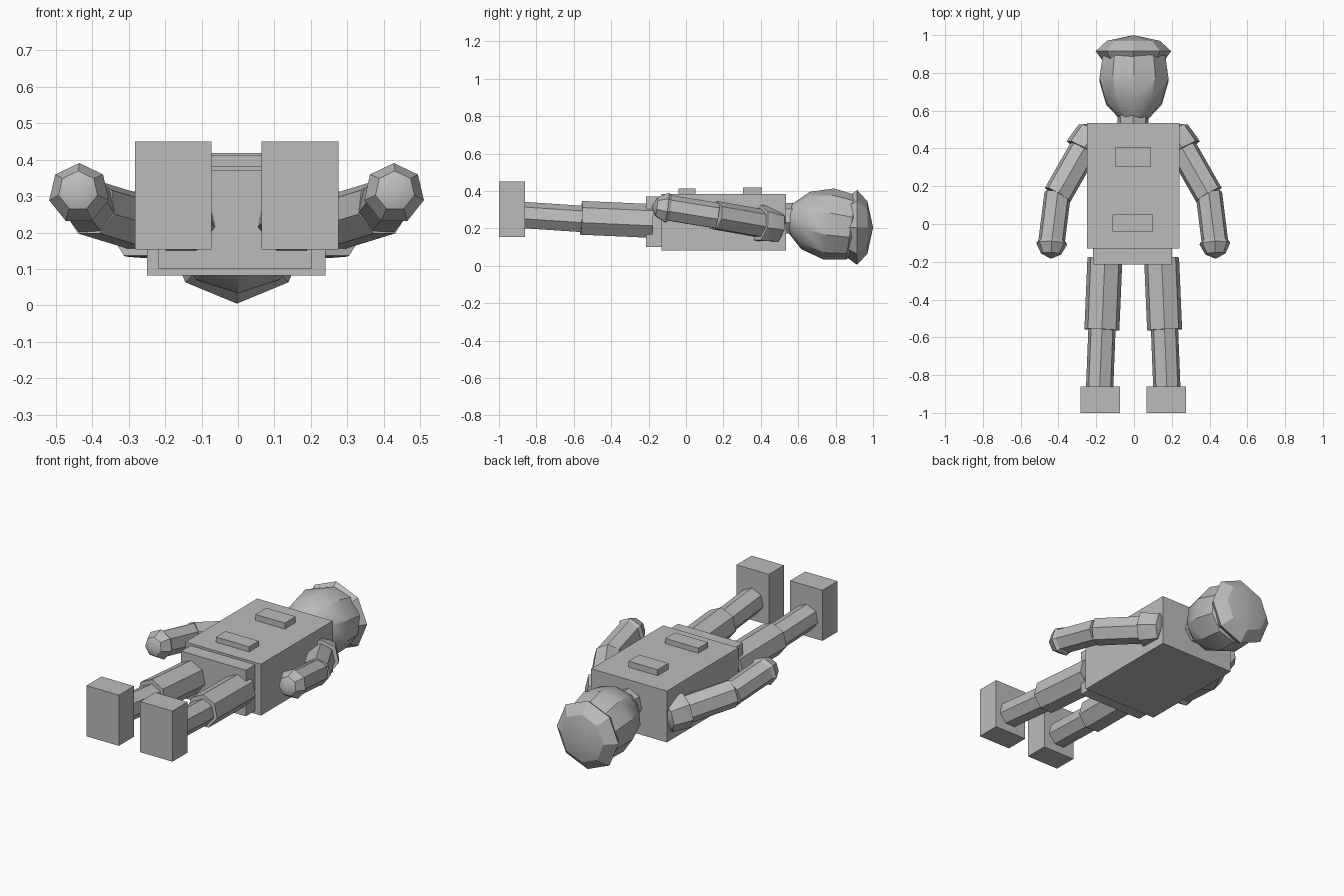
import bpy, bmesh, math
from mathutils import Vector

cube = bpy.data.objects.get("Cube")
if cube:
    bpy.data.objects.remove(cube, do_unlink=True)

grey = bpy.data.materials.new("plain grey")
grey.use_nodes = True
COLOUR = (0.5, 0.5, 0.5, 1)
grey.diffuse_color = COLOUR
grey.node_tree.nodes["Principled BSDF"].inputs["Base Color"].default_value = COLOUR


def finish(name, bm):
    bmesh.ops.recalc_face_normals(bm, faces=bm.faces)
    mesh = bpy.data.meshes.new(name)
    bm.to_mesh(mesh)
    bm.free()
    mesh.materials.append(grey)
    obj = bpy.data.objects.new(name, mesh)
    bpy.context.collection.objects.link(obj)
    bpy.ops.object.select_all(action='DESELECT')
    obj.select_set(True)
    bpy.context.view_layer.objects.active = obj
    bpy.ops.object.shade_smooth_by_angle(angle=math.radians(30))
    return obj


def box(name, low, high):
    bm = bmesh.new()
    bmesh.ops.create_cube(bm, size=1)
    for v in bm.verts:
        v.co = [a + (b - a) * (c + 0.5) for a, b, c in zip(low, high, v.co)]
    return finish(name, bm)


def lathe(name, start, end, profile, sides=7):
    """Rings of (distance along the axis, radius); radius 0 makes a tip."""
    start = Vector(start)
    axis = (Vector(end) - start).normalized()
    up = Vector((0, 0, 1))
    up = (up - axis * up.dot(axis)).normalized()
    side = axis.cross(up)
    bm = bmesh.new()
    rings = []
    for along, radius in profile:
        centre = start + axis * along
        if radius == 0:
            rings.append([bm.verts.new(centre)] * sides)
            continue
        angles = [math.tau * i / sides for i in range(sides)]
        rings.append([bm.verts.new(centre + (up * math.cos(a) + side * math.sin(a)) * radius)
                      for a in angles])
    for low, high in zip(rings, rings[1:]):
        for i in range(sides):
            j = (i + 1) % sides
            corners = dict.fromkeys((low[i], low[j], high[j], high[i]))
            bm.faces.new(list(corners))
    for ring in (rings[0], rings[-1]):
        if len(set(ring)) > 2:
            bm.faces.new(ring)
    return finish(name, bm)


def tube(name, start, end, radius):
    length = (Vector(end) - Vector(start)).length
    return lathe(name, start, end, [(0, radius), (length, radius)])


# Body
box("torso", (-0.25, -0.13, 0.082), (0.24, 0.535, 0.383))
box("pelvis", (-0.218, -0.215, 0.1), (0.202, -0.1, 0.37))
box("chest_plate", (-0.1, 0.305, 0.36), (0.09, 0.405, 0.418))
box("belt_plate", (-0.115, -0.04, 0.36), (0.1, 0.05, 0.413))

# Head, neck and cap
tube("neck", (-0.005, 0.45, 0.25), (-0.005, 0.6, 0.25), 0.085)
lathe("head", (0, 0.555, 0.255), (0, 0.92, 0.2),
      [(0, 0.075), (0.085, 0.155), (0.21, 0.192), (0.33, 0.175), (0.37, 0.14)], 10)
lathe("cap", (-0.003, 0.86, 0.205), (-0.003, 1, 0.205),
      [(0, 0.16), (0.055, 0.2), (0.11, 0.14), (0.14, 0)], 8)

for label, s in (("left", 1), ("right", -1)):
    def at(x, y, z):
        return (s * x - 0.004, y, z)

    # Eye
    lathe(label + "_eye", at(0.072, 0.79, 0.37), at(0.072, 0.79, 0.5),
          [(0, 0.024), (0.03, 0.024), (0.044, 0.014), (0.048, 0)], 8)

    # Arm
    shoulder, elbow = at(0.26, 0.4, 0.225), at(0.4, 0.155, 0.268)
    lathe(label + "_shoulder", shoulder, at(0.12, 0.645, 0.182),
          [(-0.01, 0.1), (0, 0.102), (0.1, 0.09), (0.15, 0)])
    tube(label + "_upper_arm", shoulder, elbow, 0.079)
    tube(label + "_forearm", at(0.4, 0.165, 0.265), at(0.433, -0.1, 0.308), 0.072)
    lathe(label + "_hand", at(0.43, -0.06, 0.302), at(0.436, -0.185, 0.318),
          [(0, 0.055), (0.042, 0.084), (0.098, 0.055), (0.125, 0)])

    # Leg
    tube(label + "_thigh", at(0.15, -0.18, 0.235), at(0.166, -0.56, 0.252), 0.095)
    tube(label + "_shin", at(0.165, -0.54, 0.246), at(0.178, -0.87, 0.268), 0.074)
    x = (0.069, 0.279)
    box(label + "_foot", (min(s * a for a in x) - 0.004, -1, 0.153),
        (max(s * a for a in x) - 0.004, -0.86, 0.45))
